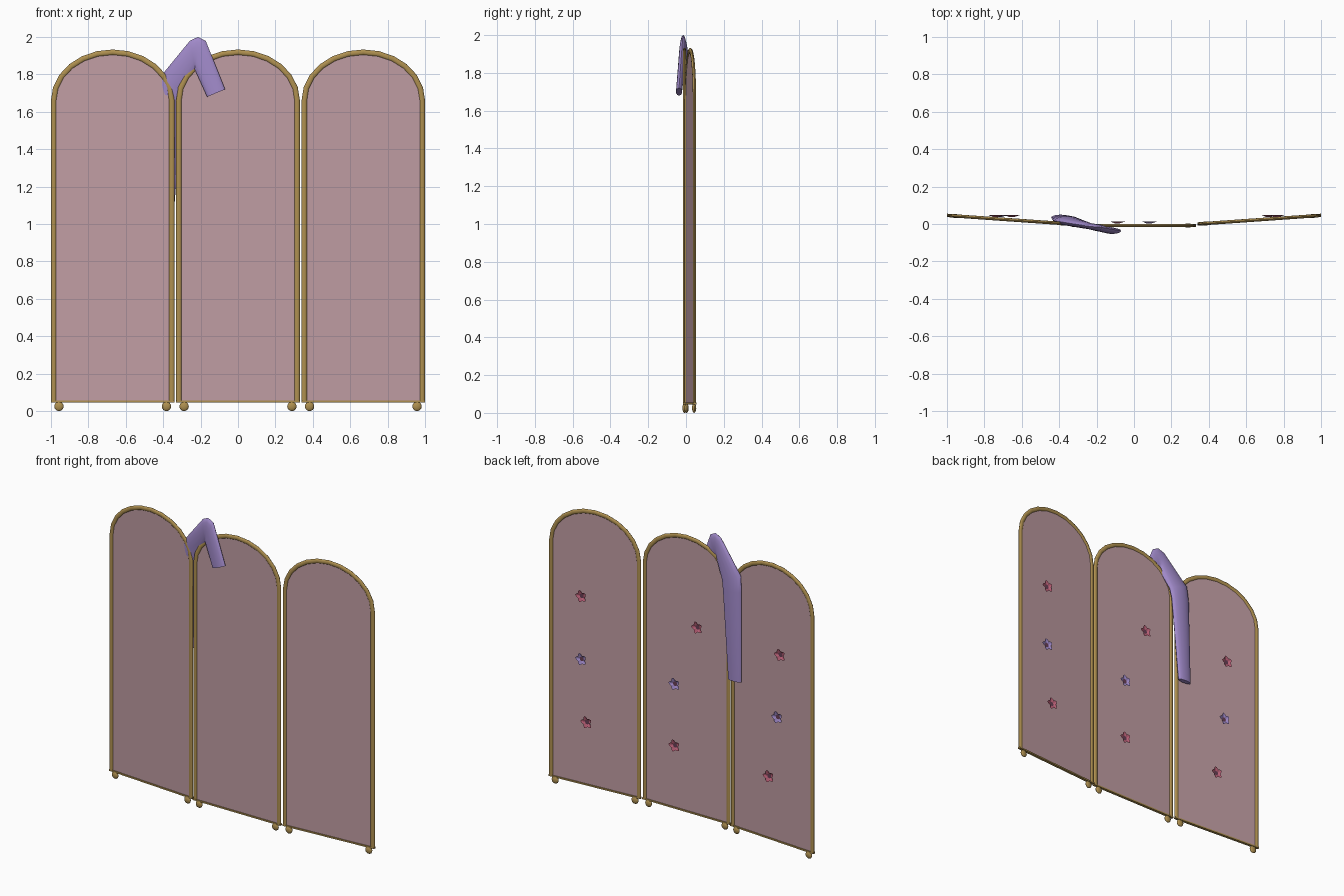
import bpy, bmesh
from math import sin, cos, pi, radians
from mathutils import Vector

if "Cube" in bpy.data.objects:
    bpy.data.objects.remove(bpy.data.objects["Cube"])


def material(name, rgb):
    m = bpy.data.materials.new(name)
    m.use_nodes = True
    col = (*rgb, 1)
    m.diffuse_color = col
    m.node_tree.nodes["Principled BSDF"].inputs["Base Color"].default_value = col
    return m


GOLD = material("gold", (0.43, 0.28, 0.08))
PINK = material("dusty pink", (0.53, 0.34, 0.37))
PURPLE = material("lavender", (0.35, 0.25, 0.58))
ROSE = material("rose", (0.50, 0.12, 0.19))
DARK = material("dark centre", (0.14, 0.05, 0.09))


def finish(bm, name, mats, loc=(0, 0, 0), turn=0, smooth=True):
    bmesh.ops.recalc_face_normals(bm, faces=bm.faces)
    me = bpy.data.meshes.new(name)
    bm.to_mesh(me)
    bm.free()
    ob = bpy.data.objects.new(name, me)
    bpy.context.collection.objects.link(ob)
    for m in mats:
        me.materials.append(m)
    ob.location = loc
    ob.rotation_euler.z = turn
    if smooth:
        bpy.ops.object.select_all(action="DESELECT")
        ob.select_set(True)
        bpy.context.view_layer.objects.active = ob
        bpy.ops.object.shade_smooth_by_angle(angle=radians(40))
    return ob


def loft(sections, sides):
    """Skin elliptical sections given as (centre, half width vector, half depth in y)."""
    bm = bmesh.new()
    rings = []
    for centre, half, depth in sections:
        rings.append([bm.verts.new(Vector(centre) + Vector(half) * cos(2 * pi * i / sides)
                                   + Vector((0, depth * sin(2 * pi * i / sides), 0)))
                      for i in range(sides)])
    for a, b in zip(rings, rings[1:]):
        for i in range(sides):
            j = (i + 1) % sides
            bm.faces.new((a[i], a[j], b[j], b[i]))
    bm.faces.new(rings[0])
    bm.faces.new(rings[-1])
    return bm


BASE, SPRING, TOP = 0.05, 1.66, 1.918
HALF, TUBE, DEPTH, STEPS = 0.316, 0.015, 0.009, 12


def arch():
    """Centre line of the arched frame with outward directions."""
    points = [(Vector((HALF, 0, BASE)), Vector((1, 0, 0)))]
    for i in range(STEPS + 1):
        t = pi * i / STEPS
        p = Vector((HALF * cos(t), 0, SPRING + (TOP - SPRING) * sin(t)))
        n = Vector((cos(t) / HALF, 0, sin(t) / (TOP - SPRING))).normalized()
        points.append((p, n))
    points.append((Vector((-HALF, 0, BASE)), Vector((-1, 0, 0))))
    return points


def screen_panel(side, loc, turn):
    # Arched frame
    bm = loft([(p, n * TUBE, DEPTH) for p, n in arch()], 10)
    finish(bm, side + "_frame", [GOLD], loc, turn)
    # Fabric sheet
    bm = bmesh.new()
    face = bm.faces.new([bm.verts.new(p + Vector((0, -0.003, 0))) for p, n in arch()])
    out = bmesh.ops.extrude_face_region(bm, geom=[face])
    bmesh.ops.translate(bm, vec=(0, 0.006, 0),
                        verts=[v for v in out["geom"] if isinstance(v, bmesh.types.BMVert)])
    finish(bm, side + "_fabric", [PINK], loc, turn, False)
    # Bottom rail
    bm = bmesh.new()
    bmesh.ops.create_cube(bm, size=1)
    bmesh.ops.scale(bm, vec=(2 * (HALF + TUBE), 2 * DEPTH, 0.01), verts=bm.verts)
    bmesh.ops.translate(bm, vec=(0, 0, BASE), verts=bm.verts)
    finish(bm, side + "_rail", [GOLD], loc, turn, False)
    # Ball feet
    bm = bmesh.new()
    for s in (-1, 1):
        ball = bmesh.ops.create_uvsphere(bm, u_segments=12, v_segments=8, radius=0.025)["verts"]
        bmesh.ops.scale(bm, vec=(1, 0.45, 1), verts=ball)
        bmesh.ops.translate(bm, vec=(s * 0.288, 0, 0.025), verts=ball)
    finish(bm, side + "_feet", [GOLD], loc, turn)


def flower(name, x, y, z, petal):
    """Shallow five-petal cup facing the back, with a dark centre."""
    bm = bmesh.new()
    count = 20
    inner, outer = [], []
    for i in range(count):
        t = 2 * pi * i / count
        r = 0.036 + 0.008 * cos(5 * t)
        d = Vector((cos(t), 0, sin(t)))
        inner.append(bm.verts.new(d * 0.015 + Vector((0, 0.006, 0))))
        outer.append(bm.verts.new(d * r + Vector((0, 0.015, 0))))
    for i in range(count):
        j = (i + 1) % count
        bm.faces.new((inner[i], inner[j], outer[j], outer[i]))
    bm.faces.new(inner).material_index = 1
    finish(bm, name, [petal, DARK], (x, y, z), 0, False)


# Three hinged panels
FOLD = radians(4)
SIDE_X, SIDE_Y = 0.67, 0.023
screen_panel("centre", (0, -0.008, 0), 0)
screen_panel("right", (-SIDE_X, SIDE_Y, 0), -FOLD)
screen_panel("left", (SIDE_X, SIDE_Y, 0), FOLD)

# Flowers on the back, three per panel from the top down
for side, xs, y in (("left", (0.76, 0.76, 0.72), 0.032),
                    ("centre", (-0.09, 0.08, 0.08), -0.002),
                    ("right", (-0.74, -0.72, -0.655), 0.032)):
    for k, (x, z, mat) in enumerate(zip(xs, (1.33, 0.9, 0.48), (ROSE, PURPLE, ROSE))):
        flower(f"{side}_flower_{k + 1}", x, y, z, mat)

# Draped scarf, short end in front and long end behind
scarf = loft([((-0.117, -0.037, 1.70), (0.048, 0, 0.02), 0.016),
              ((-0.203, -0.018, 1.905), (0.03, 0, 0.075), 0.018),
              ((-0.222, -0.015, 1.917), (0.008, 0, 0.083), 0.018),
              ((-0.242, -0.010, 1.905), (-0.015, 0, 0.075), 0.018),
              ((-0.355, 0.017, 1.745), (-0.07, 0, 0.03), 0.024),
              ((-0.366, 0.023, 1.66), (-0.07, 0, 0.01), 0.022),
              ((-0.393, 0.034, 1.06), (-0.05, 0, 0), 0.016)], 16)
finish(scarf, "draped_scarf", [PURPLE])
